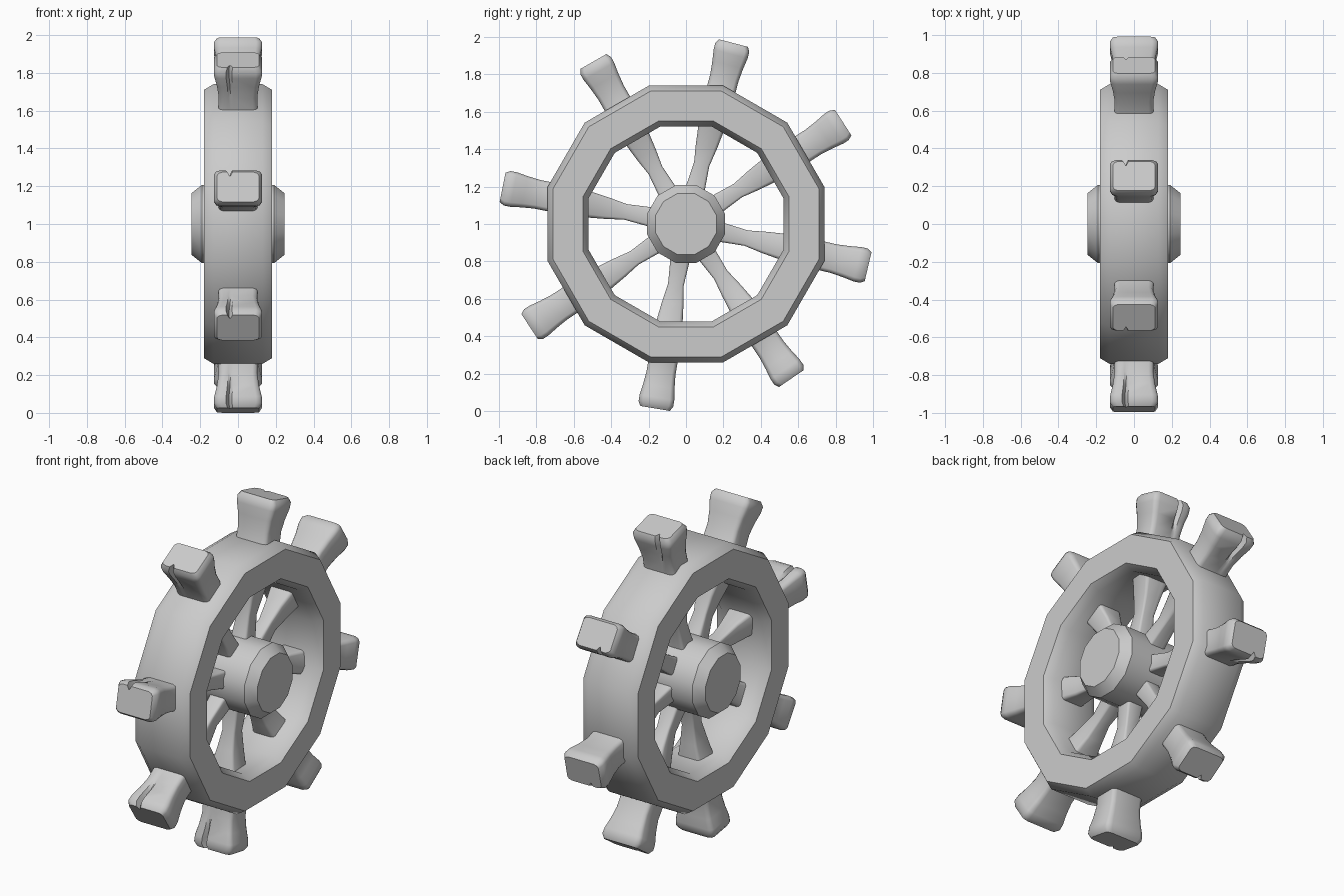
import bpy, bmesh
from math import sin, cos, pi, radians
from mathutils import Vector

if "Cube" in bpy.data.objects:
    bpy.data.objects.remove(bpy.data.objects["Cube"], do_unlink=True)

CENTRE = Vector((0, 0, 1))
FLAT = 1 / cos(pi / 12)   # flat distance to corner radius, 12 sides

grey = bpy.data.materials.new("plain grey")
grey.use_nodes = True
grey.diffuse_color = (0.6, 0.6, 0.6, 1)
grey.node_tree.nodes["Principled BSDF"].inputs["Base Color"].default_value = (0.6, 0.6, 0.6, 1)


def loft(name, rings, smooth_angle, closed=False):
    """Join rings of points into a skin, capped at both ends unless closed."""
    bm = bmesh.new()
    loops = [[bm.verts.new(p) for p in ring] for ring in rings]
    n = len(loops[0])
    pairs = list(zip(loops, loops[1:]))
    if closed:
        pairs.append((loops[-1], loops[0]))
    else:
        bm.faces.new(loops[0])
        bm.faces.new(loops[-1])
    for a, b in pairs:
        for i in range(n):
            j = (i + 1) % n
            bm.faces.new((a[i], a[j], b[j], b[i]))
    bmesh.ops.recalc_face_normals(bm, faces=bm.faces)
    mesh = bpy.data.meshes.new(name)
    bm.to_mesh(mesh)
    bm.free()
    mesh.materials.append(grey)
    obj = bpy.data.objects.new(name, mesh)
    bpy.context.collection.objects.link(obj)
    bpy.ops.object.select_all(action='DESELECT')
    obj.select_set(True)
    bpy.context.view_layer.objects.active = obj
    bpy.ops.object.shade_smooth_by_angle(angle=radians(smooth_angle))
    return obj


def ring12(x, radius):
    """Twelve-sided ring around the axle."""
    angles = [(i + 0.5) * pi / 6 for i in range(12)]
    return [CENTRE + Vector((x, radius * cos(a), radius * sin(a))) for a in angles]


# Rim: chamfered twelve-sided band
rim_half = [(0.13, 0.74), (0.18, 0.71), (0.18, 0.55), (0.13, 0.52)]
rim_profile = rim_half + [(-x, r) for x, r in reversed(rim_half)]
loft("rim", [ring12(x, r * FLAT) for x, r in rim_profile], 32, closed=True)

# Hub: drum with bevelled ends
hub_profile = [(-0.245, 0.17), (-0.19, 0.215), (0.19, 0.215), (0.245, 0.17)]
loft("hub", [ring12(x, r) for x, r in hub_profile], 32)

# Spokes run through the rim and flare into handles.
# Each station: distance out, half width along the axle, half width in plane, groove depth
stations = [
    (0.10, 0.06, 0.06, 0), (0.22, 0.05, 0.05, 0), (0.33, 0.042, 0.042, 0),
    (0.43, 0.055, 0.058, 0), (0.53, 0.075, 0.07, 0), (0.66, 0.115, 0.085, 0),
    (0.74, 0.104, 0.078, 0), (0.81, 0.102, 0.078, 0.05), (0.88, 0.112, 0.085, 0.25),
    (0.94, 0.126, 0.094, 0.35), (0.975, 0.128, 0.094, 0.4), (1.0, 0.112, 0.08, 0.3),
]


def section(depth):
    """Rounded square with a carved split in one side."""
    return [(1, -0.75), (1, 0.75), (0.92, 0.92), (0.75, 1), (-0.25, 1),
            (-0.38, 1 - depth), (-0.5, 1), (-0.75, 1), (-0.92, 0.92),
            (-1, 0.75), (-1, -0.75), (-0.92, -0.92), (-0.75, -1),
            (0.75, -1), (0.92, -0.92)]


spoke_angles = [75.3, 119.7, 168.7, 213.3, 260.5, 304.3, 346.8, 32.8]
for k, degrees in enumerate(spoke_angles):
    a = radians(degrees)
    out = Vector((0, cos(a), sin(a)))
    side = Vector((0, sin(a), -cos(a)))
    if k == 1:
        side = -side
    axle = Vector((1, 0, 0))
    rings = [[CENTRE + out * r + axle * (u * wx) + side * (v * wy)
              for u, v in section(depth)]
             for r, wx, wy, depth in stations]
    loft(f"spoke_{k + 1}", rings, 45)
